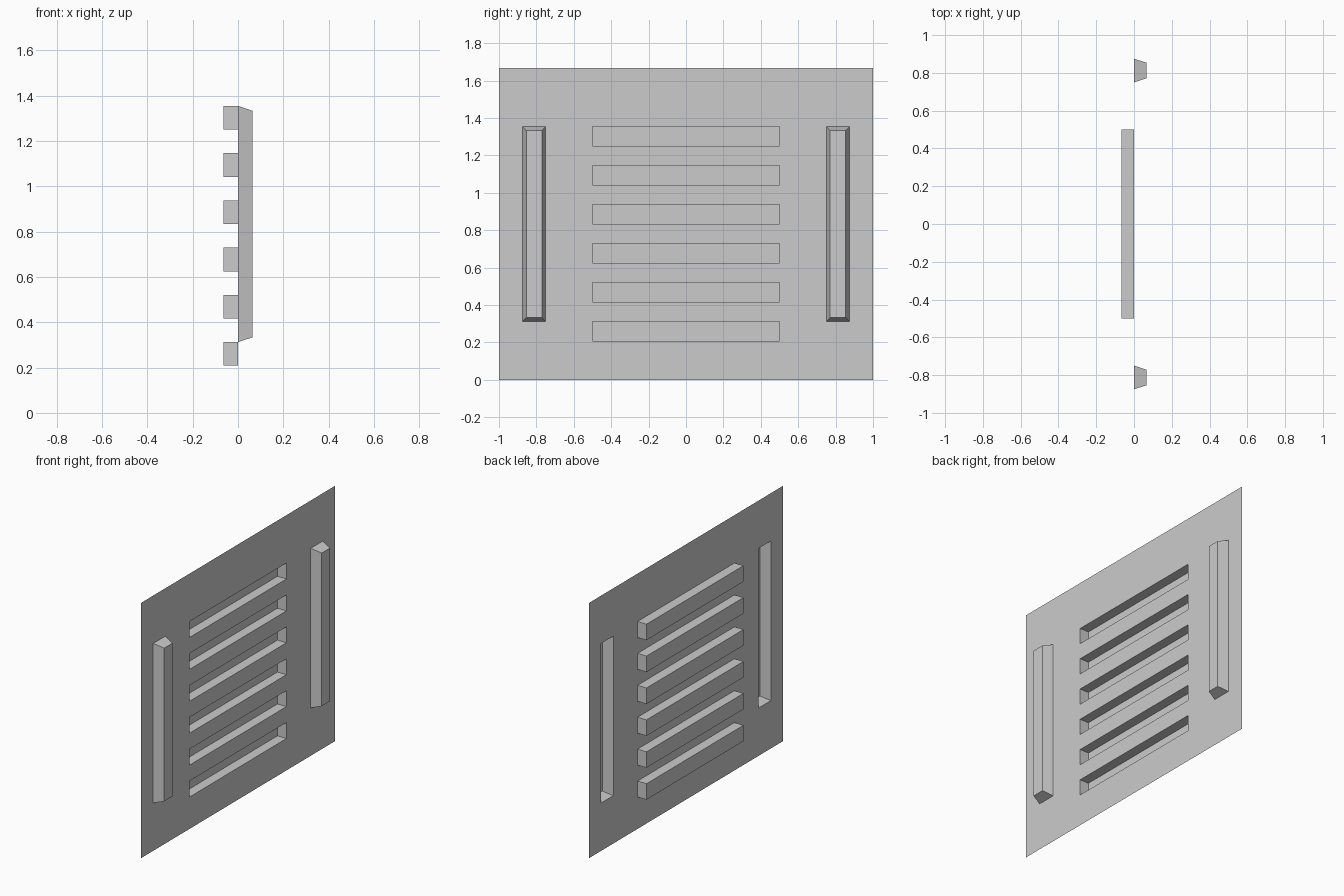
import bpy
import bmesh

if "Cube" in bpy.data.objects:
    bpy.data.objects.remove(bpy.data.objects["Cube"])

U = 5 / 48            # panel module: 16 modules tall
DEPTH = 0.065         # pocket and rib depth


def make_object(name, build):
    bm = bmesh.new()
    build(bm)
    bmesh.ops.remove_doubles(bm, verts=bm.verts, dist=1e-5)
    mesh = bpy.data.meshes.new(name)
    bm.to_mesh(mesh)
    bm.free()
    obj = bpy.data.objects.new(name, mesh)
    bpy.context.collection.objects.link(obj)
    return obj


def rect(bm, x, y0, y1, z0, z1):
    return [bm.verts.new((x, y, z)) for y, z in ((y0, z0), (y1, z0), (y1, z1), (y0, z1))]


def tray(name, y0, y1, z0, z1, depth, inset=0.0):
    """Four walls and a cap, open where it meets the panel."""
    def build(bm):
        a = rect(bm, 0, y0, y1, z0, z1)
        b = rect(bm, depth, y0 + inset, y1 - inset, z0 + inset, z1 - inset)
        for i in range(4):
            j = (i + 1) % 4
            bm.faces.new((a[i], a[j], b[j], b[i]))
        bm.faces.new(b)
    return make_object(name, build)


# Flat sheet with openings for the slots and the hollow ribs
Y_CUTS = [-1, -0.875, -0.75, -0.5, 0.5, 0.75, 0.875, 1]
Z_CUTS = [0] + list(range(2, 14)) + [16]


def build_panel(bm):
    for col, (y0, y1) in enumerate(zip(Y_CUTS, Y_CUTS[1:])):
        for z0, z1 in zip(Z_CUTS, Z_CUTS[1:]):
            slot = col == 3 and z0 % 2 == 0 and 2 <= z0 <= 12
            rib = col in (1, 5) and 3 <= z0 <= 12
            if not (slot or rib):
                bm.faces.new(rect(bm, 0, y0, y1, z0 * U, z1 * U))


make_object("panel", build_panel)

# Six recessed slots
for i in range(6):
    z = (2 + 2 * i) * U
    tray(f"recessed_slot_{i + 1}", -0.5, 0.5, z, z + U, -DEPTH)

# Two raised, tapered side ribs
for side, y in (("left", -0.875), ("right", 0.75)):
    tray(f"side_rib_{side}", y, y + 0.125, 3 * U, 13 * U, DEPTH, 0.021)
